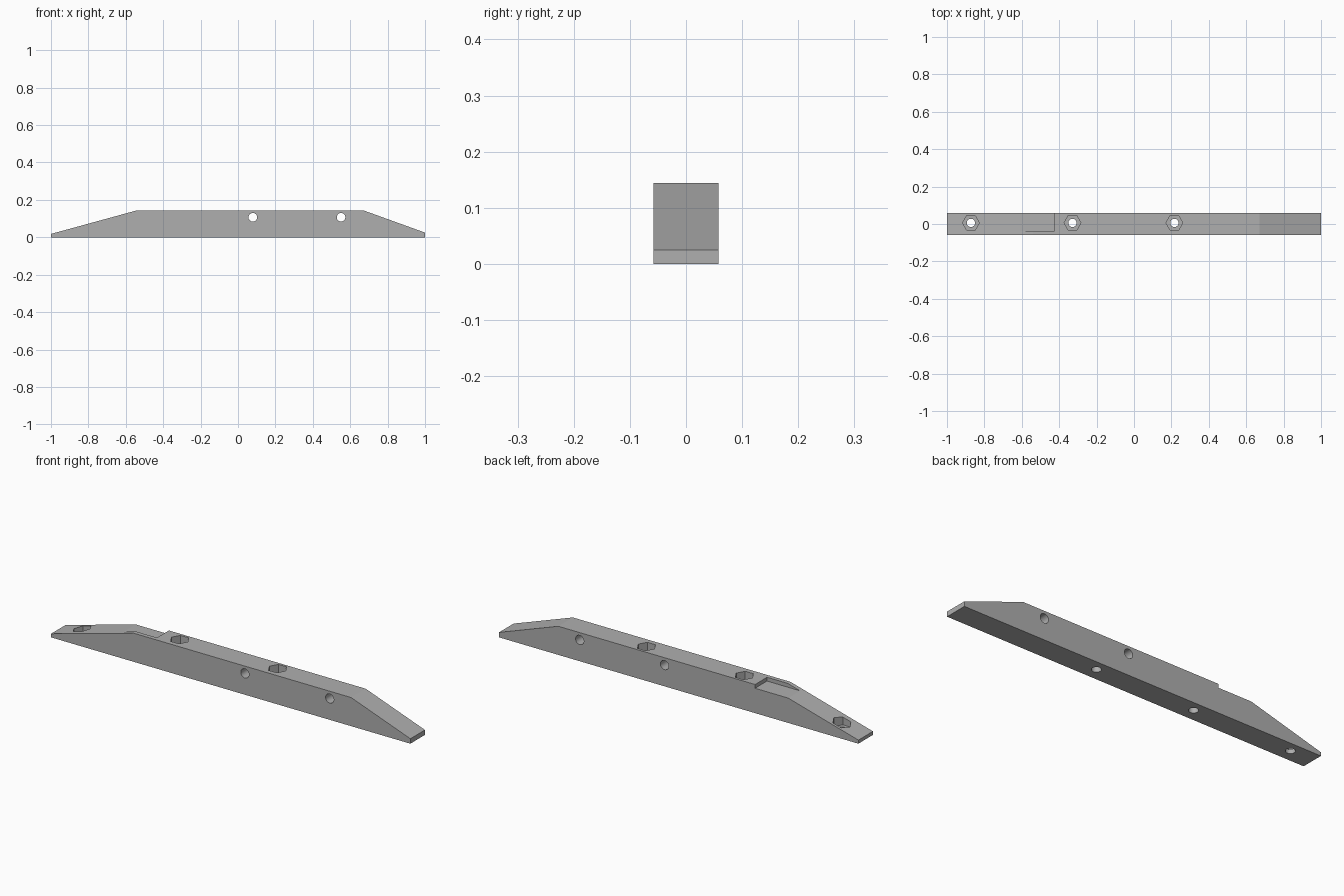
import bpy, bmesh, math
from mathutils import Matrix

if "Cube" in bpy.data.objects:
    bpy.data.objects.remove(bpy.data.objects["Cube"])

HALF_WIDTH = 0.058
AXIS_Y = 0.006   # centre line of the bolt holes and end notches

grey = bpy.data.materials.new("plain grey")
grey.use_nodes = True
COLOUR = (0.43, 0.43, 0.43, 1)
grey.diffuse_color = COLOUR
grey.node_tree.nodes["Principled BSDF"].inputs["Base Color"].default_value = COLOUR


def add_object(name, bm):
    bmesh.ops.recalc_face_normals(bm, faces=bm.faces)
    mesh = bpy.data.meshes.new(name)
    bm.to_mesh(mesh)
    bm.free()
    mesh.materials.append(grey)
    obj = bpy.data.objects.new(name, mesh)
    bpy.context.collection.objects.link(obj)
    return obj


def side_profile(name, points, y0, y1):
    """Extrude an x-z outline from y0 to y1."""
    bm = bmesh.new()
    face = bm.faces.new([bm.verts.new((x, y0, z)) for x, z in points])
    moved = bmesh.ops.extrude_face_region(bm, geom=[face])["geom"]
    verts = [v for v in moved if isinstance(v, bmesh.types.BMVert)]
    bmesh.ops.translate(bm, verts=verts, vec=(0, y1 - y0, 0))
    return add_object(name, bm)


def prism(name, radius, sides, length, centre, axis="Z", turn=0):
    """Regular prism; with no turn a vertex points along +x."""
    bm = bmesh.new()
    bmesh.ops.create_cone(bm, cap_ends=True, segments=sides, radius1=radius,
                          radius2=radius, depth=length)
    # create_cone starts its first vertex on the y axis
    spin = Matrix.Rotation(math.radians(90 + turn), 4, "Z")
    tilt = Matrix.Rotation(math.pi / 2, 4, "X") if axis == "Y" else Matrix()
    bm.transform(Matrix.Translation(centre) @ tilt @ spin)
    return add_object(name, bm)


def cut(target, cutter):
    cutter.hide_render = True
    mod = target.modifiers.new(cutter.name, "BOOLEAN")
    mod.operation = "DIFFERENCE"
    mod.solver = "EXACT"
    mod.object = cutter
    bpy.ops.object.modifier_apply(modifier=mod.name)
    bpy.data.objects.remove(cutter)


# Long bar with two sloping ends
bar = side_profile("bar", [(-1, 0), (1, 0), (1, 0.025), (0.67, 0.144),
                           (-0.54, 0.144), (-1, 0.018)],
                   -HALF_WIDTH, HALF_WIDTH)
bpy.context.view_layer.objects.active = bar
bar.select_set(True)

# Shallow step in the top, open to the back
cut(bar, side_profile("step_cutter", [(-0.75, 0.125), (-0.425, 0.125),
                                      (-0.425, 0.2), (-0.75, 0.2)],
                      -0.037, 0.1))

# Half-hexagon notches in both ends
for x in (-1, 1):
    cut(bar, prism("notch_cutter", 0.044, 6, 0.5, (x, AXIS_Y, 0), turn=30))

# Vertical bolt holes with hexagonal nut pockets: (x, pocket floor height)
for x, floor in ((-0.872, 0.02), (-0.329, 0.05), (0.216, 0.05), (0.836, 0.05)):
    cut(bar, prism("pocket_cutter", 0.045, 6, 0.2, (x, AXIS_Y, floor + 0.1)))
    cut(bar, prism("bolt_cutter", 0.022, 48, 0.6, (x, AXIS_Y, 0)))

# Cross holes from front to back
for x in (-0.394, 0.079, 0.551):
    cut(bar, prism("cross_cutter", 0.023, 48, 0.5, (x, 0, 0.107), axis="Y"))

bpy.ops.object.shade_smooth_by_angle(angle=math.radians(10))
